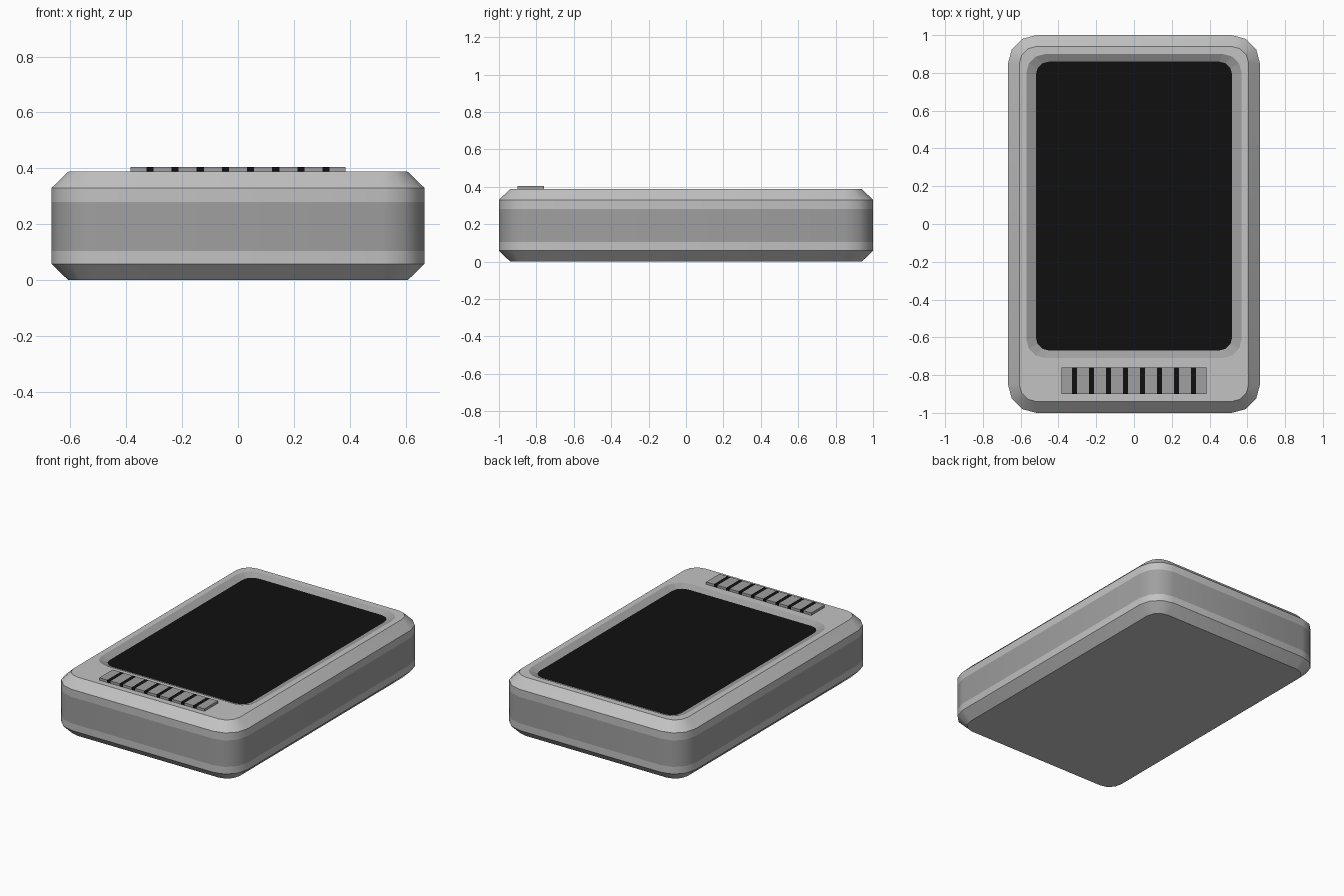
import bpy, bmesh
from math import cos, sin, pi, radians

cube = bpy.data.objects.get("Cube")
if cube:
    bpy.data.objects.remove(cube, do_unlink=True)


def material(name, value):
    m = bpy.data.materials.new(name)
    m.use_nodes = True
    colour = (value, value, value, 1)
    m.diffuse_color = colour
    m.node_tree.nodes["Principled BSDF"].inputs["Base Color"].default_value = colour
    return m


light = material("light grey", 0.54)
mid = material("mid grey", 0.35)
black = material("screen black", 0.005)


def finish(name, bm, mats):
    mesh = bpy.data.meshes.new(name)
    bmesh.ops.recalc_face_normals(bm, faces=bm.faces)
    bm.to_mesh(mesh)
    bm.free()
    obj = bpy.data.objects.new(name, mesh)
    bpy.context.collection.objects.link(obj)
    for m in mats:
        mesh.materials.append(m)
    return obj


def ring(bm, hx, hy, r, z, cy=0, steps=3):
    """Rounded rectangle of vertices, counter-clockwise."""
    verts = []
    for quarter, (sx, sy) in enumerate([(1, 1), (-1, 1), (-1, -1), (1, -1)]):
        for i in range(steps + 1):
            a = (quarter + i / steps) * pi / 2
            verts.append(bm.verts.new((sx * (hx - r) + r * cos(a),
                                       cy + sy * (hy - r) + r * sin(a), z)))
    return verts


def bridge(bm, a, b, mat=0):
    for i in range(len(a)):
        j = (i + 1) % len(a)
        f = bm.faces.new((a[i], a[j], b[j], b[i]))
        f.material_index = mat


# Case: chamfered shell with a darker band and a sloped screen recess
W, L, R, C = 0.667, 1.0, 0.15, 0.06
SCREEN_Y, FLOOR = 0.095, 0.37
bm = bmesh.new()
rings = [ring(bm, W - inset, L - inset, R - inset, z) for inset, z in
         [(C, 0), (0, 0.058), (0, 0.105), (0, 0.28), (0, 0.33), (C, 0.388)]]
rings.append(ring(bm, 0.57, 0.805, 0.10, 0.388, SCREEN_Y))
rings.append(ring(bm, 0.52, 0.765, 0.07, FLOOR, SCREEN_Y))
for k in range(len(rings) - 1):
    bridge(bm, rings[k], rings[k + 1], 1 if k in (2, 6) else 0)
bm.faces.new(rings[0])
# Screen fills the floor of the recess
bm.faces.new(rings[-1]).material_index = 2
case = finish("case", bm, [light, mid, black])
bpy.context.view_layer.objects.active = case
case.select_set(True)
bpy.ops.object.shade_smooth_by_angle(angle=radians(35))
case.select_set(False)
# Keep the flat faces crisp where they meet the recess
for poly in case.data.polygons:
    if abs(poly.normal.z) > 0.8:
        poly.use_smooth = False


def box(name, x0, x1, y0, y1, z0, z1, mat):
    bm = bmesh.new()
    bmesh.ops.create_cube(bm, size=1)
    for v in bm.verts:
        v.co = (x1 if v.co.x > 0 else x0, y1 if v.co.y > 0 else y0,
                z1 if v.co.z > 0 else z0)
    return finish(name, bm, [mat])


# Button row: grey keys separated by black gaps
PITCH, GAP, END = 0.09, 0.026, 0.385
slots = [(i - 3.5) * PITCH for i in range(8)]
edges = [-END] + [s + d for s in slots for d in (-GAP / 2, GAP / 2)] + [END]
for i in range(len(edges) - 1):
    name, mat = ("key", mid) if i % 2 == 0 else ("key_gap", black)
    box(f"{name}_{i // 2 + 1}", edges[i], edges[i + 1], -0.9, -0.76, 0.38, 0.404, mat)
